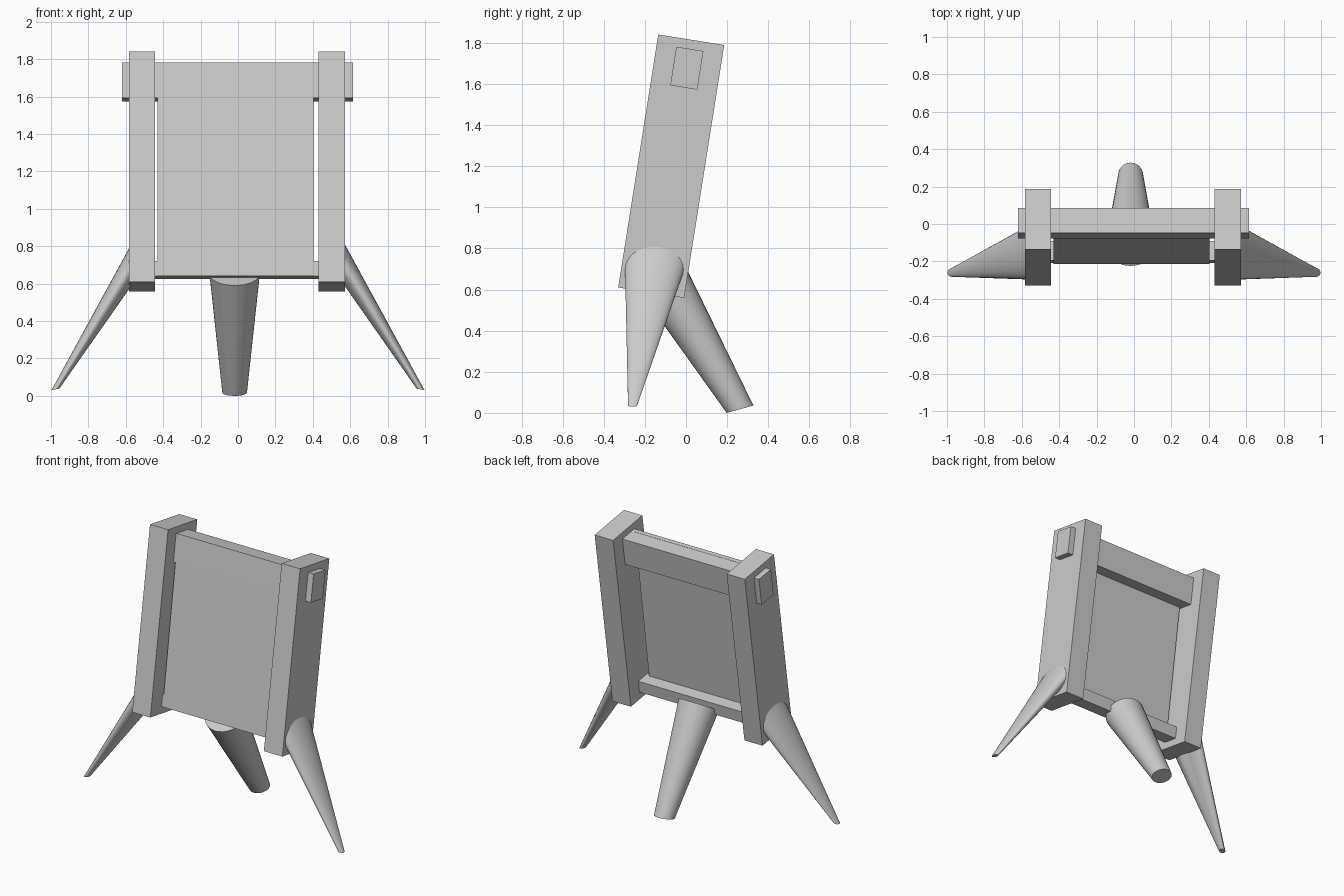
import bpy, bmesh
from math import sin, cos, pi, radians, atan2
from mathutils import Vector as V

if "Cube" in bpy.data.objects:
    bpy.data.objects.remove(bpy.data.objects["Cube"])

TILT = radians(9)


def box(name, x0, x1, y, z, depth, height, tilt=TILT):
    """Box spanning x0..x1, leaning back about its centre."""
    bpy.ops.mesh.primitive_cube_add(size=1, location=((x0 + x1) / 2, y, z),
                                    rotation=(-tilt, 0, 0))
    ob = bpy.context.object
    ob.name = name
    ob.scale = (x1 - x0, depth, height)
    return ob


def leg(name, ring_a, ring_b, n=32):
    """Tapered leg between two elliptical rings (centre, axis, axis)."""
    bm = bmesh.new()
    rings = []
    for c, a, b in (ring_a, ring_b):
        rings.append([bm.verts.new(V(c) + V(a) * cos(2 * pi * i / n)
                                   + V(b) * sin(2 * pi * i / n)) for i in range(n)])
    lo, hi = rings
    for i in range(n):
        j = (i + 1) % n
        bm.faces.new((lo[i], lo[j], hi[j], hi[i]))
    bm.faces.new(lo)
    bm.faces.new(hi)
    bmesh.ops.recalc_face_normals(bm, faces=bm.faces)
    me = bpy.data.meshes.new(name)
    bm.to_mesh(me)
    bm.free()
    ob = bpy.data.objects.new(name, me)
    bpy.context.collection.objects.link(ob)
    bpy.ops.object.select_all(action='DESELECT')
    bpy.context.view_layer.objects.active = ob
    ob.select_set(True)
    bpy.ops.object.shade_smooth_by_angle(angle=radians(35))
    return ob


# Leaning side posts
box("left_post", -0.582, -0.443, -0.072, 1.20, 0.325, 1.246)
box("right_post", 0.43, 0.572, -0.072, 1.20, 0.325, 1.246)

# Top rail with its ends passing through the posts
box("top_rail", -0.62, 0.614, 0.004, 1.677, 0.133, 0.19)

# Thin back panel
p_top, p_bot, thick = V((-0.046, 1.782)), V((-0.213, 0.642)), 0.03
d = p_top - p_bot
lean = atan2(d.x, d.y)
mid = (p_top + p_bot) / 2 + V((cos(lean), -sin(lean))) * thick / 2
box("panel", -0.43, 0.404, mid.x, mid.y, thick, d.length, lean)

# Bottom rail between the posts
box("bottom_rail", -0.46, 0.45, -0.149, 0.673, 0.106, 0.082)

# Splayed front legs
for side, s in (("left", -1), ("right", 1)):
    leg(side + "_front_leg",
        ((0.555 * s, -0.15, 0.725), (0, 0.147, 0), (0, 0, 0.115)),
        ((0.976 * s, -0.26, 0.035), (0, 0.022, 0), (0.021 * s, 0, -0.004)))

# Thick rear leg, cut at a slant at the foot
leg("rear_leg",
    ((-0.018, -0.115, 0.655), (0.135, 0, 0), (0, 0.109, 0.065)),
    ((-0.018, 0.263, 0.018), (0.066, 0, 0), (0, 0.065, 0.018)))
